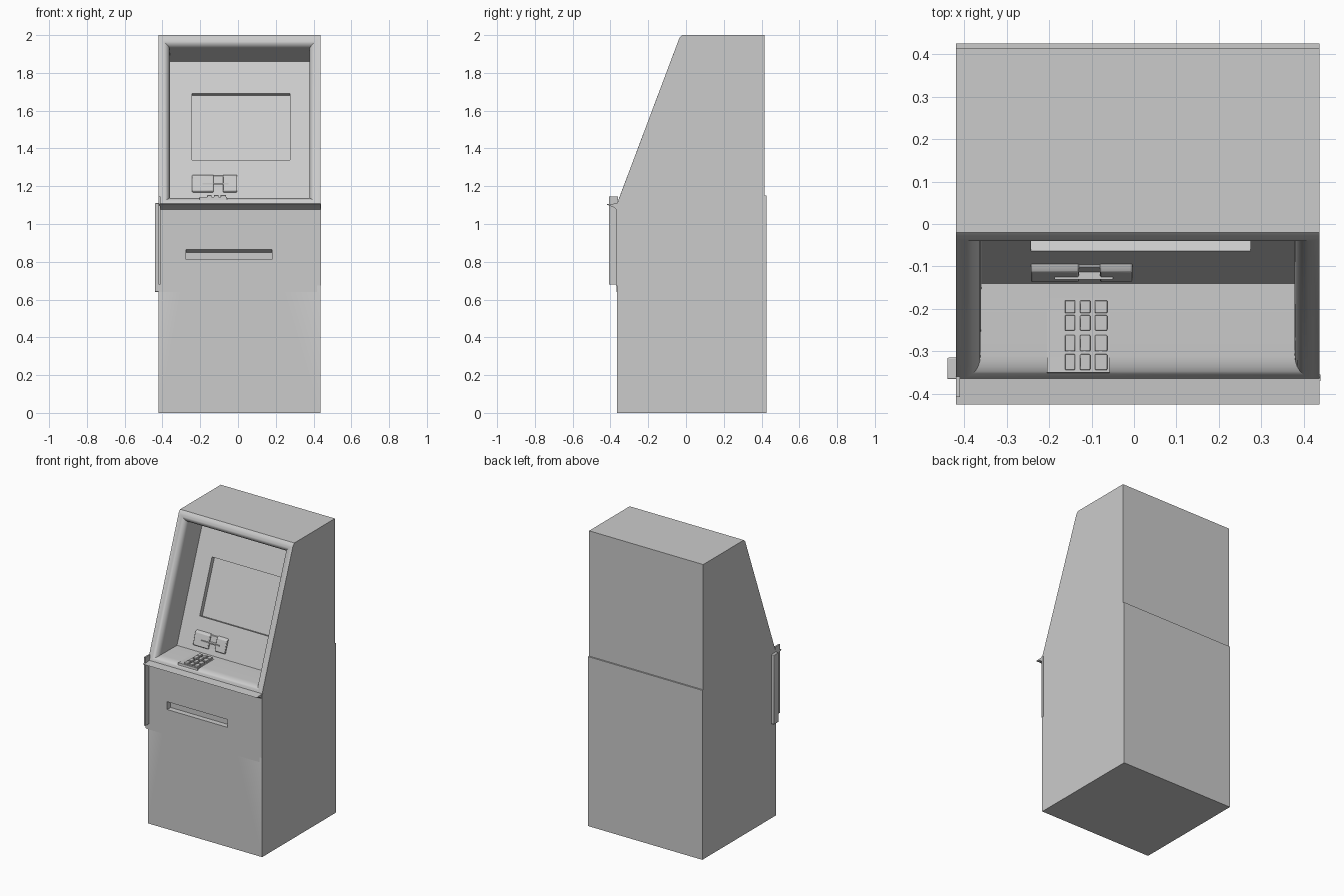
import bpy, bmesh, math

if "Cube" in bpy.data.objects:
    bpy.data.objects.remove(bpy.data.objects["Cube"])

XL, XR = -0.42, 0.437


def finish(name, bm, bevel=0.0):
    bmesh.ops.recalc_face_normals(bm, faces=bm.faces)
    me = bpy.data.meshes.new(name)
    bm.to_mesh(me)
    bm.free()
    ob = bpy.data.objects.new(name, me)
    bpy.context.collection.objects.link(ob)
    if bevel:
        m = ob.modifiers.new("bevel", "BEVEL")
        m.width, m.segments = bevel, 2
    bpy.ops.object.select_all(action="DESELECT")
    ob.select_set(True)
    bpy.context.view_layer.objects.active = ob
    bpy.ops.object.shade_smooth_by_angle(angle=math.radians(30))
    return ob


def extrude_x(name, profile, x0, x1, bevel=0.0):
    """Extrude a closed (y, z) profile along x."""
    bm = bmesh.new()
    a = [bm.verts.new((x0, y, z)) for y, z in profile]
    b = [bm.verts.new((x1, y, z)) for y, z in profile]
    bm.faces.new(a)
    bm.faces.new(b[::-1])
    for i in range(len(a)):
        j = (i + 1) % len(a)
        bm.faces.new((a[i], a[j], b[j], b[i]))
    return finish(name, bm, bevel)


def box(name, x, y, z, bevel=0.0):
    return extrude_x(name, [(y[0], z[0]), (y[1], z[0]), (y[1], z[1]), (y[0], z[1])], *x, bevel)


def ring(bm, x0, x1, low, high):
    return [bm.verts.new(p) for p in ((x0, *low), (x1, *low), (x1, *high), (x0, *high))]


def bridge(bm, rings):
    """Join successive four-corner rings and cap the last one."""
    for a, b in zip(rings, rings[1:]):
        for i in range(4):
            j = (i + 1) % 4
            bm.faces.new((a[i], a[j], b[j], b[i]))
    bm.faces.new(rings[-1])


# Cabinet outer shell; the two front faces are left open for the recesses
BASE, TOP = (-0.365, 1.108), (-0.035, 1.985)
profile = [(-0.365, 0), (0.425, 0), (0.425, 1.15), (0.415, 1.15), (0.415, 2.0), (-0.02, 2.0), TOP, BASE]
bm = bmesh.new()
L = [bm.verts.new((XL, *p)) for p in profile]
R = [bm.verts.new((XR, *p)) for p in profile]
bm.faces.new(L)
bm.faces.new(R[::-1])
for i in range(6):
    bm.faces.new((L[i], L[i + 1], R[i + 1], R[i]))

# Slope direction and inward normal of the upper front
dy, dz = TOP[0] - BASE[0], TOP[1] - BASE[1]
n = math.hypot(dy, dz)
uy, uz = dy / n, dz / n
ny, nz = uz, -uy

# Rounded frame, deep recess, sloping back panel and sunken screen
rings = [[L[7], R[7], R[6], L[6]]]
for i in range(7):
    a = i * math.pi / 12
    s, c = math.sin(a), 1 - math.cos(a)
    m, d = 0.01 + 0.035 * s, 0.04 * c
    side = 0.015 + 0.043 * s
    low = (-0.363 + 0.053 * c, 1.112 + 0.026 * s)
    high = (TOP[0] - m * uy + d * ny, TOP[1] - m * uz + d * nz)
    rings.append(ring(bm, XL + side, XR - side, low, high))


def panel(z, depth=0.0):
    return (-0.14 + (z - 1.138) * uy / uz + depth * ny, z + depth * nz)


rings.append(ring(bm, -0.36, 0.378, panel(1.138), panel(1.86)))
rings.append(ring(bm, -0.243, 0.275, panel(1.34), panel(1.69)))
rings.append(ring(bm, -0.243, 0.275, panel(1.34, 0.03), panel(1.69, 0.03)))
bridge(bm, rings)

# Lower front with the cash slot
bridge(bm, [[L[0], R[0], R[7], L[7]],
            ring(bm, -0.275, 0.18, (-0.365, 0.812), (-0.365, 0.865)),
            ring(bm, -0.275, 0.18, (-0.33, 0.812), (-0.33, 0.85))])
finish("cabinet", bm)

# Thin tapering lip under the keypad shelf
extrude_x("front_lip", [(-0.425, 1.104), (-0.36, 1.109), (-0.36, 1.07), (-0.385, 1.09)], XL, XR)

# Front door panel and its side flanges
slot_frame = 0.002
box("door_left", (XL, -0.275), (-0.367, -0.36), (0.64, 1.1))
box("door_right", (0.18, 0.418), (-0.367, -0.36), (0.64, 1.1))
box("door_top", (-0.275, 0.18), (-0.367, -0.36), (0.865, 1.1))
box("door_bottom", (-0.275, 0.18), (-0.367, -0.36), (0.64, 0.812))
box("left_flange", (-0.44, -0.415), (-0.366, -0.315), (0.64, 1.11), 0.003)
box("left_fin", (-0.42, -0.41), (-0.408, -0.36), (0.68, 1.145))
box("right_flange", (0.415, 0.44), (-0.37, -0.355), (0.675, 1.108))

# Card reader: two wedge blocks, a recessed bridge and the card mouth
wedge = [(-0.09, 1.165), (-0.125, 1.165), (-0.138, 1.175), (-0.114, 1.253), (-0.098, 1.26), (-0.07, 1.26)]
for name, x0, x1 in (("left", -0.243, -0.13), ("right", -0.08, -0.004)):
    extrude_x("card_reader_" + name, wedge, x0, x1, 0.004)
extrude_x("card_reader_bridge", [(y + 0.012, z) for y, z in wedge], -0.13, -0.08)
box("card_mouth", (-0.187, -0.05), (-0.131, -0.1), (1.208, 1.216))

# Keypad plate rising gently at the front, and the key grid
extrude_x("keypad_plate", [(-0.352, 1.125), (-0.35, 1.143), (-0.31, 1.141), (-0.175, 1.139), (-0.175, 1.125)],
          -0.205, -0.058)
for c, x in enumerate(((-0.163, -0.139), (-0.127, -0.103), (-0.092, -0.063))):
    for r, y in enumerate(((-0.21, -0.18), (-0.251, -0.215), (-0.3, -0.262), (-0.344, -0.307))):
        box(f"key_{r}_{c}", x, y, (1.135, 1.153), 0.002)
